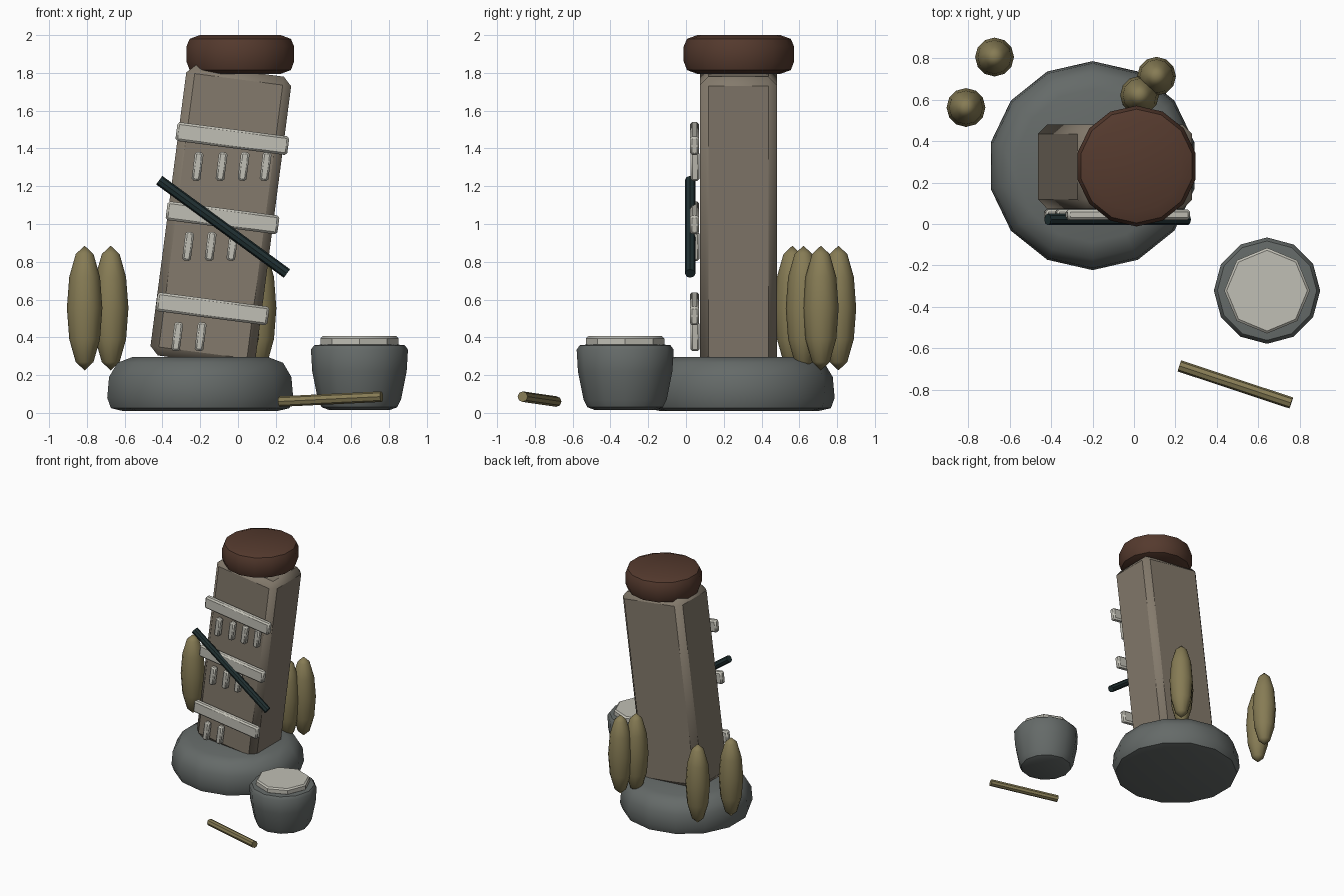
import bpy, bmesh, math
from mathutils import Matrix, Vector

cube = bpy.data.objects.get("Cube")
if cube:
    bpy.data.objects.remove(cube, do_unlink=True)


def material(name, rgb):
    m = bpy.data.materials.new(name)
    m.use_nodes = True
    m.diffuse_color = (*rgb, 1)
    m.node_tree.nodes["Principled BSDF"].inputs["Base Color"].default_value = (*rgb, 1)
    return m


STONE = material("grey stone", (0.13, 0.145, 0.14))
TOWER = material("tan stone", (0.23, 0.195, 0.15))
CAP = material("brown roof", (0.09, 0.042, 0.027))
PALE = material("pale stone", (0.53, 0.52, 0.46))
OLIVE = material("olive", (0.24, 0.2, 0.09))
DARK = material("dark teal", (0.015, 0.03, 0.032))


def finish(bm, name, mat, matrix, bevel=0, segments=1):
    bmesh.ops.recalc_face_normals(bm, faces=bm.faces)
    mesh = bpy.data.meshes.new(name)
    bm.to_mesh(mesh)
    bm.free()
    mesh.materials.append(mat)
    ob = bpy.data.objects.new(name, mesh)
    bpy.context.collection.objects.link(ob)
    ob.matrix_world = matrix
    if bevel:
        mod = ob.modifiers.new("edge bevel", "BEVEL")
        mod.width, mod.segments = bevel, segments
    bpy.ops.object.select_all(action="DESELECT")
    ob.select_set(True)
    bpy.context.view_layer.objects.active = ob
    bpy.ops.object.shade_smooth_by_angle(angle=math.radians(40))
    return ob


def lathe(name, mat, centre, profile, sides):
    """Closed turned shape; profile is (radius, z) from bottom to top."""
    bm = bmesh.new()
    rings = []
    for r, z in profile:
        angles = [math.pi / 2 + math.tau * i / sides for i in range(sides)]
        rings.append([bm.verts.new((r * math.cos(a), r * math.sin(a), z)) for a in angles])
    for low, high in zip(rings, rings[1:]):
        for i in range(sides):
            j = (i + 1) % sides
            bm.faces.new((low[i], low[j], high[j], high[i]))
    bm.faces.new(rings[0])
    bm.faces.new(rings[-1])
    return finish(bm, name, mat, Matrix.Translation((*centre, 0)))


def block(name, mat, centre, size, tilt, bevel):
    bm = bmesh.new()
    bmesh.ops.create_cube(bm, size=1)
    bmesh.ops.scale(bm, vec=size, verts=bm.verts)
    place = Matrix.Translation(centre) @ Matrix.Rotation(tilt, 4, "Y")
    return finish(bm, name, mat, place, bevel)


def rod(name, mat, start, end, radius):
    a, b = Vector(start), Vector(end)
    bm = bmesh.new()
    bmesh.ops.create_cone(bm, cap_ends=True, segments=8, radius1=radius,
                          radius2=radius, depth=(b - a).length)
    turn = (b - a).to_track_quat("Z", "Y").to_matrix().to_4x4()
    return finish(bm, name, mat, Matrix.Translation((a + b) / 2) @ turn)


# Rounded foundation and roof cap
lathe("foundation", STONE, (-0.2, 0.282),
      [(0.42, 0.01), (0.485, 0.025), (0.505, 0.08), (0.495, 0.19),
       (0.45, 0.265), (0.37, 0.295)], 14)
lathe("roof_cap", CAP, (0.012, 0.28),
      [(0.22, 1.795), (0.275, 1.815), (0.292, 1.86), (0.292, 1.94),
       (0.275, 1.98), (0.22, 2.0)], 14)

# Leaning tower shaft
LEAN = math.radians(7.45)
block("tower_shaft", TOWER, (-0.091, 0.277, 1.042), (0.56, 0.408, 1.55), LEAN, 0.045)

# Ledges with rows of short columns beneath them
rows = [((-0.03, 1.452), 1.305, (-0.214, -0.087, 0.03, 0.146)),
        ((-0.082, 1.033), 0.882, (-0.264, -0.145, -0.03)),
        ((-0.135, 0.551), 0.404, (-0.322, -0.198))]
for n, ((x, z), peg_z, pegs) in enumerate(rows, 1):
    block(f"ledge_{n}", PALE, (x, 0.045, z), (0.597, 0.05, 0.1), LEAN, 0.012)
    for k, px in enumerate(pegs, 1):
        block(f"column_{n}_{k}", PALE, (px, 0.048, peg_z), (0.046, 0.046, 0.152), LEAN, 0.01)

# Dark pole slung across the front
rod("cross_pole", DARK, (-0.417, 0.022, 1.232), (0.259, 0.022, 0.738), 0.028)

# Pot with an eight-sided lid
POT = (0.643, -0.322)
lathe("pot", STONE, POT,
      [(0.16, 0.015), (0.2, 0.03), (0.22, 0.07), (0.25, 0.22),
       (0.257, 0.335), (0.24, 0.358), (0.2, 0.362)], 12)
lathe("pot_lid", PALE, POT,
      [(0.19, 0.35), (0.207, 0.363), (0.207, 0.395), (0.195, 0.406)], 8)

# Loose stick on the ground
rod("stick", OLIVE, (0.22, -0.686, 0.06), (0.76, -0.865, 0.086), 0.028)

# Slim pointed trees
for n, (x, y) in enumerate([(-0.674, 0.807), (-0.812, 0.563), (0.109, 0.714), (0.027, 0.622)], 1):
    bm = bmesh.new()
    bmesh.ops.create_uvsphere(bm, u_segments=12, v_segments=6, radius=1)
    bmesh.ops.scale(bm, vec=(0.094, 0.094, 0.33), verts=bm.verts)
    tree = finish(bm, f"tree_{n}", OLIVE, Matrix.Translation((x, y, 0.555)))
    tree.data.shade_smooth()
